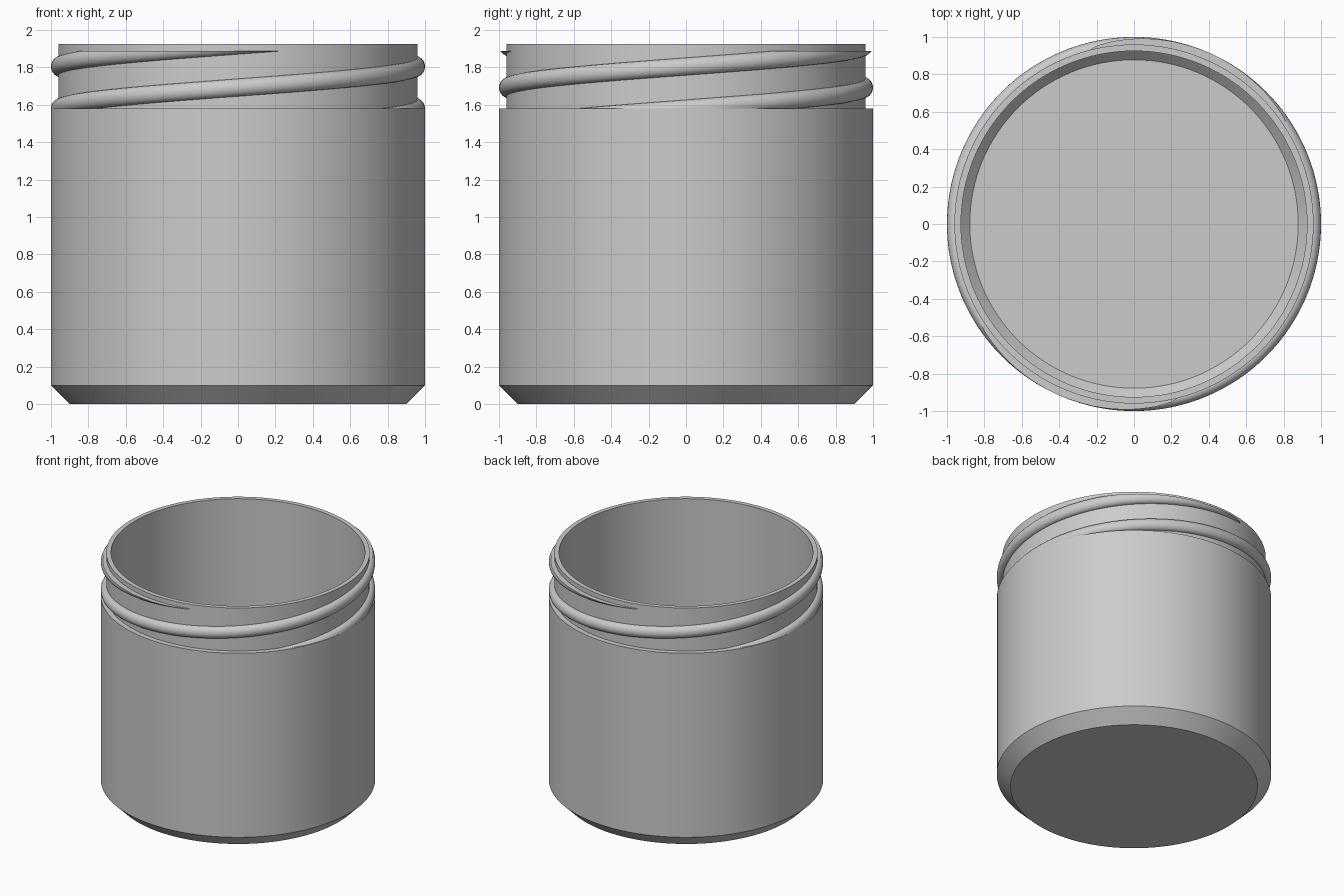
import bpy, bmesh
from math import cos, sin, pi, radians

if "Cube" in bpy.data.objects:
    bpy.data.objects.remove(bpy.data.objects["Cube"])

# Single grey plastic
grey = bpy.data.materials.new("grey plastic")
grey.use_nodes = True
colour = (0.6, 0.6, 0.6, 1)
grey.diffuse_color = colour
grey.node_tree.nodes["Principled BSDF"].inputs["Base Color"].default_value = colour

SEGMENTS = 128
SHOULDER, RIM, THREAD_TOP = 1.58, 1.925, 1.888
NECK_R = 0.96


def finish(name, bm):
    bmesh.ops.recalc_face_normals(bm, faces=bm.faces)
    mesh = bpy.data.meshes.new(name)
    bm.to_mesh(mesh)
    bm.free()
    mesh.materials.append(grey)
    obj = bpy.data.objects.new(name, mesh)
    bpy.context.collection.objects.link(obj)
    bpy.ops.object.select_all(action='DESELECT')
    obj.select_set(True)
    bpy.context.view_layer.objects.active = obj
    bpy.ops.object.shade_smooth_by_angle(angle=radians(30))
    return obj


def lathe(name, profile):
    """Revolve (radius, z) points; the two ends become flat discs."""
    bm = bmesh.new()
    rings = []
    for r, z in profile:
        rings.append([bm.verts.new((r * cos(2 * pi * i / SEGMENTS), r * sin(2 * pi * i / SEGMENTS), z))
                      for i in range(SEGMENTS)])
    for a, b in zip(rings, rings[1:]):
        for i in range(SEGMENTS):
            j = (i + 1) % SEGMENTS
            bm.faces.new((a[i], a[j], b[j], b[i]))
    bm.faces.new(rings[0])
    bm.faces.new(rings[-1])
    return finish(name, bm)


def thread(name, turn):
    """Rounded helical ridge, trimmed flat at the shoulder and near the rim."""
    bm = bmesh.new()
    pitch, half_height, depth, steps, arc = 0.45, 0.047, 0.04, 120, 10
    section = [(NECK_R - 0.015, -half_height)]
    section += [(NECK_R + depth * cos(t), half_height * sin(t))
                for t in (-pi / 2 + pi * k / arc for k in range(arc + 1))]
    section += [(NECK_R - 0.015, half_height)]
    rings = []
    for s in range(steps + 1):
        a = radians(-45 + 345 * s / steps)
        z = SHOULDER + pitch * a / (2 * pi)
        rings.append([bm.verts.new((r * cos(a + turn), r * sin(a + turn), z + h)) for r, h in section])
    n = len(section)
    for p, q in zip(rings, rings[1:]):
        for i in range(n):
            j = (i + 1) % n
            bm.faces.new((p[i], p[j], q[j], q[i]))
    bm.faces.new(rings[0])
    bm.faces.new(rings[-1])
    # Trim both ends and cap the cuts
    for z, up in ((SHOULDER - 0.004, -1), (THREAD_TOP, 1)):
        geom = bm.verts[:] + bm.edges[:] + bm.faces[:]
        cut = bmesh.ops.bisect_plane(bm, geom=geom, plane_co=(0, 0, z), plane_no=(0, 0, up),
                                     clear_outer=True)
        edges = [e for e in cut["geom_cut"] if isinstance(e, bmesh.types.BMEdge)]
        bmesh.ops.holes_fill(bm, edges=edges, sides=0)
    return finish(name, bm)


# Jar shell: chamfered base, body, shoulder, neck, rim, inner wall, chamfered floor
lathe("jar_body", [(0.9, 0), (1, 0.1), (1, SHOULDER), (NECK_R, SHOULDER), (NECK_R, RIM),
                   (0.925, RIM), (0.925, 0.128), (0.878, 0.08)])

# Two-start screw thread
for side in range(2):
    thread(f"screw_thread_{side + 1}", side * pi)
